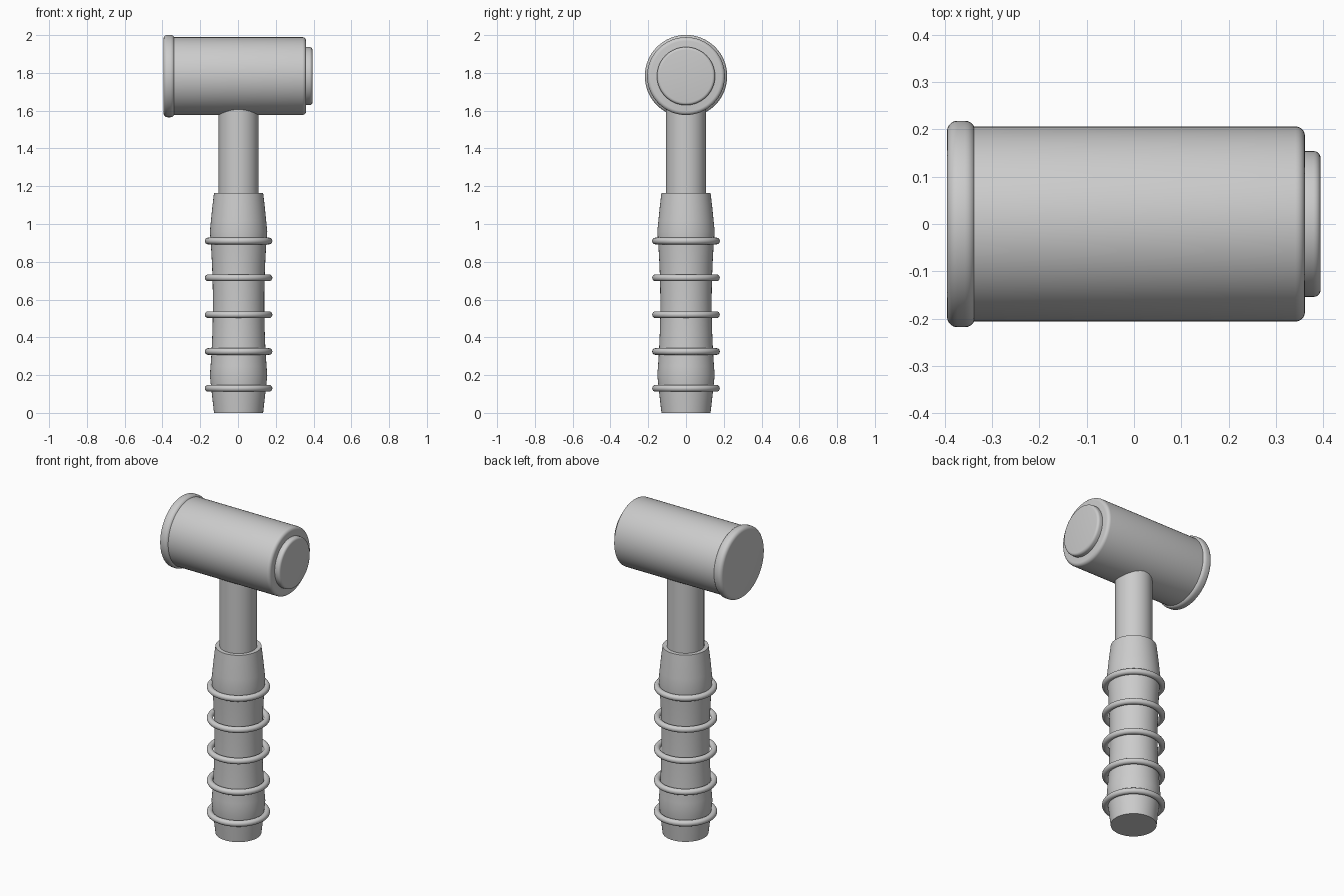
import bpy
import math
from mathutils import Matrix

if "Cube" in bpy.data.objects:
    bpy.data.objects.remove(bpy.data.objects["Cube"], do_unlink=True)

GREY = (0.6, 0.6, 0.6, 1.0)
metal = bpy.data.materials.new("plain grey")
metal.use_nodes = True
metal.diffuse_color = GREY
metal.node_tree.nodes["Principled BSDF"].inputs["Base Color"].default_value = GREY

HANDLE_X = 0.003
HEAD_Z = 1.783
ALONG_X = Matrix.Rotation(math.pi / 2, 4, "Y")


def finish(obj, name, angle=35):
    obj.name = name
    obj.data.materials.append(metal)
    bpy.ops.object.shade_smooth_by_angle(angle=math.radians(angle))
    return obj


def lathe(name, profile, location, turn=None, sides=64):
    """Closed solid of revolution from (radius, height) points."""
    verts, faces = [], []
    for r, h in profile:
        for i in range(sides):
            a = 2 * math.pi * i / sides
            verts.append((r * math.cos(a), r * math.sin(a), h))
    for k in range(len(profile) - 1):
        for i in range(sides):
            j = (i + 1) % sides
            a, b = k * sides, (k + 1) * sides
            faces.append((a + i, a + j, b + j, b + i))
    faces.append(tuple(reversed(range(sides))))
    faces.append(tuple(range(len(verts) - sides, len(verts))))
    mesh = bpy.data.meshes.new(name)
    mesh.from_pydata(verts, [], faces)
    if turn:
        mesh.transform(turn)
    obj = bpy.data.objects.new(name, mesh)
    bpy.context.collection.objects.link(obj)
    obj.location = location
    bpy.ops.object.select_all(action="DESELECT")
    obj.select_set(True)
    bpy.context.view_layer.objects.active = obj
    return finish(obj, name)


def rounded_disc(radius, start, end, low, high, steps=5):
    """Cylinder profile with rounded rims of the given low and high radius."""
    points = []
    for base, b, side in ((start, low, -1), (end, high, 1)):
        arc = [math.pi / 2 * i / steps for i in range(steps + 1)]
        if side < 0:
            arc.reverse()
        for a in arc:
            points.append((radius - b + b * math.cos(a),
                           base - side * b + side * b * math.sin(a)))
    return points


# Hammer head, its wide striking flange and the raised disc on the other end
head_at = (0, 0, HEAD_Z)
lathe("head_barrel", rounded_disc(0.206, -0.38, 0.361, 0.01, 0.02), head_at, ALONG_X)
lathe("head_flange", rounded_disc(0.218, -0.395, -0.335, 0.022, 0.022), head_at, ALONG_X)
lathe("end_disc", rounded_disc(0.154, 0.345, 0.394, 0.015, 0.015), head_at, ALONG_X)

# Shaft running from the grip into the head
lathe("shaft", [(0.106, 1.1), (0.106, 1.7)], (HANDLE_X, 0, 0))

# Waisted grip, tapered at both ends
waist = []
for i in range(17):
    t = i / 16
    waist.append((0.136 + 0.016 * (2 * t - 1) ** 2, 0.2 + 0.76 * t))
grip = [(0.13, 0), (0.138, 0.07), (0.147, 0.15)] + waist
grip += [(0.146, 1.02), (0.139, 1.09), (0.13, 1.165)]
lathe("grip", grip, (HANDLE_X, 0, 0))

# Raised rings around the grip
for i in range(5):
    bpy.ops.mesh.primitive_torus_add(
        major_radius=0.161, minor_radius=0.018, major_segments=64,
        minor_segments=16, location=(HANDLE_X, 0, 0.13 + 0.195 * i))
    finish(bpy.context.object, f"grip_ring_{i + 1}", 60)
